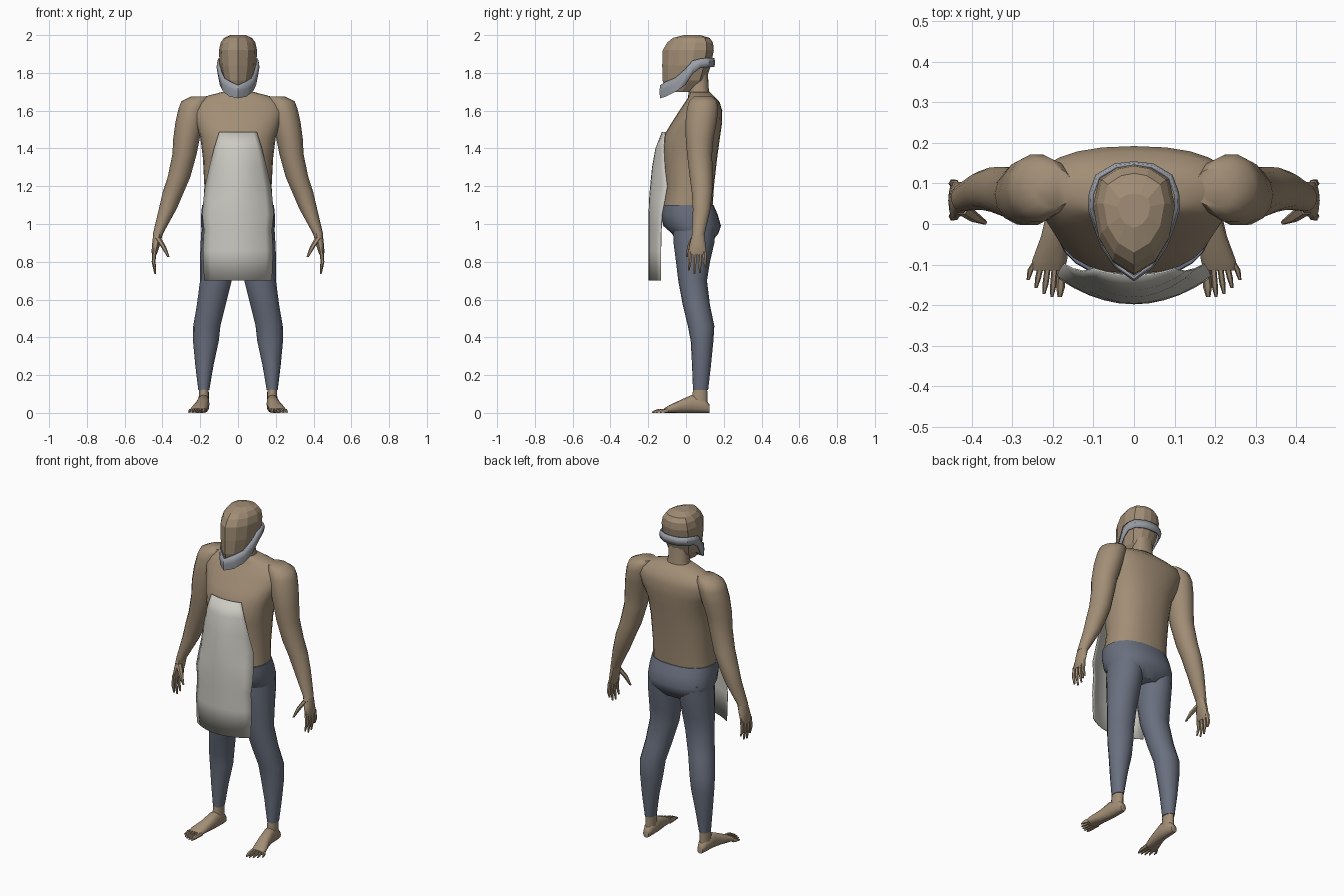
import bpy, bmesh, math
from mathutils import Vector

cube = bpy.data.objects.get("Cube")
if cube:
    bpy.data.objects.remove(cube, do_unlink=True)


def material(name, rgb):
    m = bpy.data.materials.new(name)
    m.use_nodes = True
    m.diffuse_color = (*rgb, 1)
    m.node_tree.nodes["Principled BSDF"].inputs["Base Color"].default_value = (*rgb, 1)
    return m


SKIN = material("tan skin", (0.36, 0.27, 0.18))
CLOTH = material("slate trousers", (0.14, 0.16, 0.21))
APRON = material("pale apron", (0.60, 0.59, 0.54))
MASK = material("grey mask", (0.33, 0.35, 0.39))


def finish(name, bm, mat, smooth=50):
    bmesh.ops.recalc_face_normals(bm, faces=bm.faces)
    mesh = bpy.data.meshes.new(name)
    bm.to_mesh(mesh)
    bm.free()
    mesh.materials.append(mat)
    if smooth:
        for p in mesh.polygons:
            p.use_smooth = True
        mesh.set_sharp_from_angle(angle=math.radians(smooth))
    ob = bpy.data.objects.new(name, mesh)
    bpy.context.collection.objects.link(ob)
    return ob


def loft(name, rings, mat, smooth=50):
    """Skin closed rings of points and cap both ends."""
    bm = bmesh.new()
    loops = [[bm.verts.new(p) for p in ring] for ring in rings]
    n = len(loops[0])
    for a, b in zip(loops, loops[1:]):
        for i in range(n):
            j = (i + 1) % n
            bm.faces.new((a[i], a[j], b[j], b[i]))
    bm.faces.new(loops[0])
    bm.faces.new(loops[-1])
    return finish(name, bm, mat, smooth)


def oval(c, u, v, n=14, power=1.0):
    """Ring around c with half-axis vectors u and v; power < 1 is boxier."""
    pts = []
    for i in range(n):
        a = 2 * math.pi * i / n
        s, t = math.cos(a), math.sin(a)
        s = math.copysign(abs(s) ** power, s)
        t = math.copysign(abs(t) ** power, t)
        pts.append(Vector(c) + Vector(u) * s + Vector(v) * t)
    return pts


def trunk(name, rows, mat):
    """Rows: height, half width, front y, back y."""
    loft(name, [oval((0, (f + b) / 2, z), (w, 0, 0), (0, (b - f) / 2, 0), 24, 0.85)
                for z, w, f, b in rows], mat)


def limb(name, side, rows, mat, n=14):
    """Rows: centre x, y, z, half width, half depth; level rings."""
    loft(name, [oval((side * x, y, z), (rx, 0, 0), (0, ry, 0), n)
                for x, y, z, rx, ry in rows], mat)


def lengthwise(name, side, rows, mat, n=12):
    """Rows: centre x, y, half width, height; upright rings resting on the floor."""
    loft(name, [oval((side * x, y, h / 2), (rx, 0, 0), (0, 0, h / 2), n, 0.85)
                for x, y, rx, h in rows], mat)


# Torso, neck and hips
trunk("torso", [(1.08, .185, -.125, .14), (1.2, .178, -.105, .148), (1.35, .186, -.122, .165),
                (1.46, .20, -.122, .18), (1.53, .225, -.08, .19), (1.60, .25, -.035, .192),
                (1.645, .235, -.005, .178), (1.675, .175, .015, .15), (1.70, .08, .02, .125)], SKIN)
trunk("neck", [(1.66, .075, .01, .13), (1.72, .058, .015, .12), (1.82, .058, .01, .115)], SKIN)
trunk("trouser_hips", [(1.10, .19, -.132, .146), (1.05, .195, -.135, .168), (.99, .196, -.12, .185),
                       (.95, .19, -.075, .172), (.9, .15, -.04, .13)], CLOTH)

for side, word in ((1, "left"), (-1, "right")):
    # Arm and hand
    limb(word + "_arm", side, [(.20, .09, 1.675, .05, .05), (.225, .09, 1.65, .075, .075),
                               (.24, .088, 1.61, .075, .085), (.255, .08, 1.54, .076, .085),
                               (.273, .072, 1.45, .070, .075), (.283, .072, 1.37, .064, .068),
                               (.312, .08, 1.25, .060, .062), (.342, .085, 1.17, .056, .056),
                               (.372, .083, 1.08, .047, .048), (.425, .065, .945, .026, .034)], SKIN)
    limb(word + "_palm", side, [(.422, .066, .955, .026, .033), (.432, .062, .90, .022, .043),
                                (.442, .058, .85, .016, .048), (.443, .058, .835, .010, .044)], SKIN, 10)
    for k in range(4):
        y = .022 + .025 * k
        tip = (.755, .735, .74, .77)[k]
        limb(f"{word}_finger_{k + 1}", side,
             [(.442, y, .855, .011, .012), (.447, y * 1.08 - .005, .80, .010, .011),
              (.438, y * 1.2 - .012, tip, .005, .005)], SKIN, 6)
    limb(word + "_thumb", side, [(.425, .04, .925, .018, .018), (.395, .018, .88, .014, .014),
                                 (.368, .004, .825, .006, .006)], SKIN, 6)

    # Trouser leg
    limb(word + "_trouser_leg", side,
         [(.098, .045, 1.0, .094, .115), (.104, .042, .9, .094, .108), (.110, .037, .8, .092, .09),
          (.117, .035, .7, .084, .076), (.142, .055, .57, .076, .072), (.165, .08, .46, .072, .07),
          (.17, .085, .38, .068, .06), (.178, .082, .25, .048, .05),
          (.181, .077, .12, .029, .04)], CLOTH, 16)

    # Ankle, foot and toes
    limb(word + "_ankle", side, [(.181, .077, .15, .025, .036), (.181, .072, .08, .027, .042),
                                 (.182, .07, .03, .028, .045)], SKIN)
    lengthwise(word + "_foot", side, [(.181, .125, .018, .045), (.181, .10, .028, .075),
                                      (.183, .03, .032, .095), (.193, -.03, .036, .068),
                                      (.208, -.09, .043, .04), (.212, -.115, .040, .024)], SKIN)
    for k in range(5):
        x = .178 + .0165 * k
        tip = (-.18, -.18, -.172, -.158, -.138)[k]
        r = .011 if k == 0 else .0075
        lengthwise(f"{word}_toe_{k + 1}", side,
                   [(x, -.095, r, .025), (x + .003 + .002 * k, tip + .025, r, .02),
                    (x + .005 + .003 * k, tip, r / 2, .008)], SKIN, 6)

# Faceted head: outline pairs are share of half width and share of depth
half = [(0, 0), (.52, .12), (.86, .33), (1, .62), (.86, .86), (.42, .97)]
outline = half + [(0, 1)] + [(-u, t) for u, t in reversed(half[1:])]
loft("head", [[(u * w, f + t * (b - f), z) for u, t in outline] for z, w, f, b in
              [(1.70, .045, -.105, .03), (1.76, .078, -.124, .105), (1.84, .097, -.126, .132),
               (1.92, .101, -.123, .147), (1.96, .092, -.10, .143), (1.985, .075, -.07, .125),
               (2.0, .04, -.01, .075)]], SKIN, 0)

# Mask: a band from chin to the back of the head; rows are x, y, bottom, top
strap = [(0, -.137, 1.665, 1.735), (.045, -.105, 1.675, 1.755), (.078, -.055, 1.70, 1.775),
         (.096, -.005, 1.735, 1.82), (.108, .035, 1.795, 1.865), (.106, .075, 1.825, 1.875),
         (.09, .118, 1.83, 1.88), (.045, .145, 1.83, 1.88), (0, .15, 1.83, 1.88)]
loop = strap + [(-x, y, a, b) for x, y, a, b in reversed(strap[1:-1])]
bm = bmesh.new()
low = [bm.verts.new((x, y, a)) for x, y, a, b in loop]
mid = [bm.verts.new((x * 1.05, y * 1.03, (a + b) / 2)) for x, y, a, b in loop]
top = [bm.verts.new((x, y, b)) for x, y, a, b in loop]
for a, b in ((low, mid), (mid, top)):
    for i in range(len(loop)):
        j = (i + 1) % len(loop)
        bm.faces.new((a[i], a[j], b[j], b[i]))
# Chin cover closing the underside of the mask
for i in range(3):
    bm.faces.new([v for v in dict.fromkeys((low[i], low[i + 1], low[-i - 1], low[-i]))])
mask = finish("face_mask", bm, MASK, 30)
mod = mask.modifiers.new("thickness", "SOLIDIFY")
mod.thickness = .008

# Apron: curved sheet; rows are height, half width, middle y, edge y
rows = [(1.487, .10, -.128, -.112), (1.40, .127, -.162, -.118), (1.30, .152, -.18, -.112),
        (1.20, .175, -.19, -.10), (1.13, .183, -.196, -.112), (1.05, .19, -.198, -.128),
        (.97, .18, -.198, -.132), (.86, .186, -.198, -.135), (.70, .18, -.198, -.135)]
bm = bmesh.new()
grid = []
for z, w, m, e in rows:
    grid.append([bm.verts.new((w * t / 5, m + (e - m) * (t / 5) ** 2, z)) for t in range(-5, 6)])
for a, b in zip(grid, grid[1:]):
    for i in range(10):
        bm.faces.new((a[i], b[i], b[i + 1], a[i + 1]))
apron = finish("apron", bm, APRON)
mod = apron.modifiers.new("thickness", "SOLIDIFY")
mod.thickness = .004
